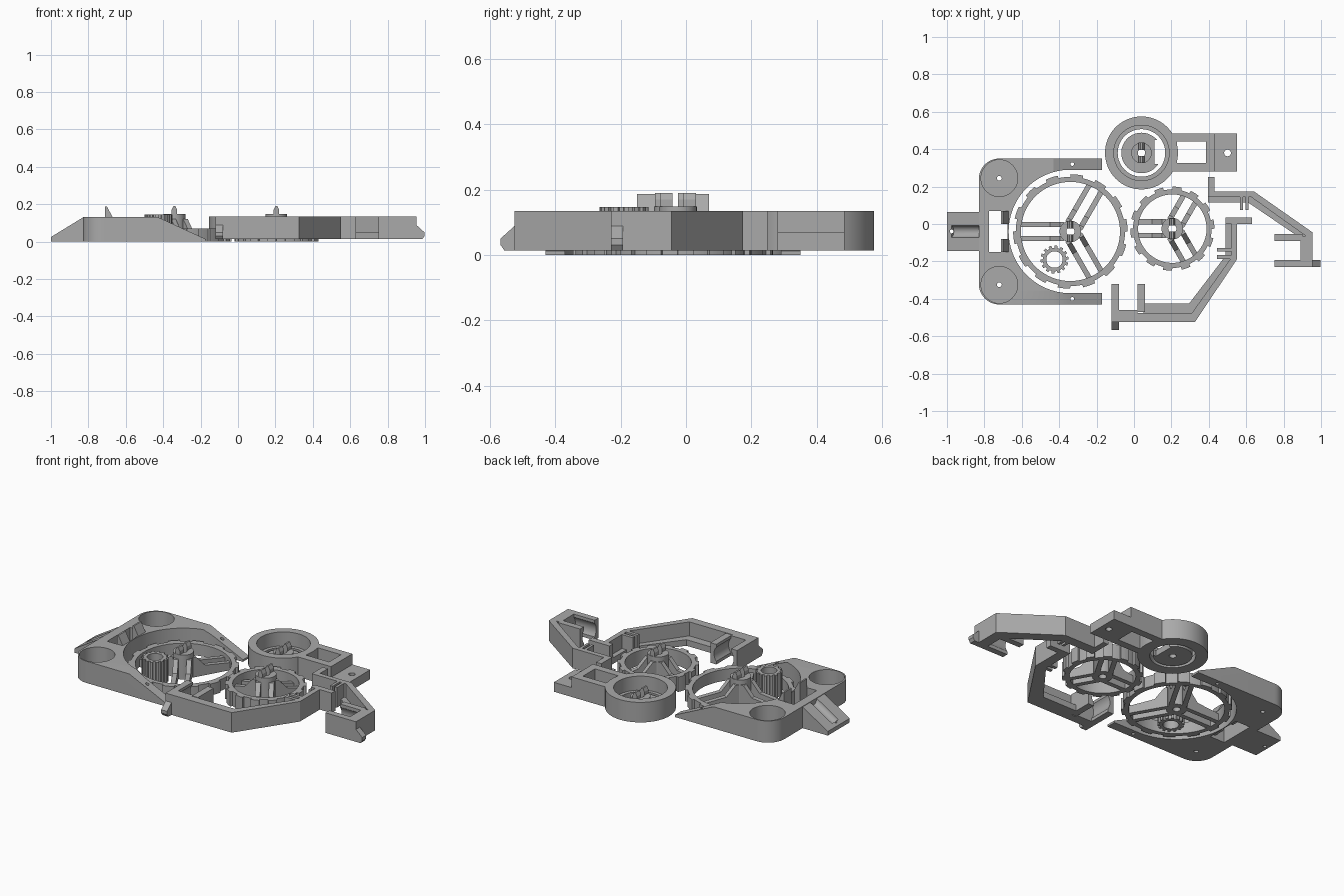
import bpy, bmesh
from math import sin, cos, pi, radians
from mathutils import Matrix, Vector

if "Cube" in bpy.data.objects:
    bpy.data.objects.remove(bpy.data.objects["Cube"])

gray = bpy.data.materials.new("plain gray")
gray.use_nodes = True
COLOR = (0.4, 0.4, 0.4, 1)
gray.diffuse_color = COLOR
gray.node_tree.nodes["Principled BSDF"].inputs["Base Color"].default_value = COLOR
BASE, TOP, MID = 0.013, 0.135, 0.05


def circle(c, r, n=64):
    return [(c[0] + r * cos(2 * pi * i / n), c[1] + r * sin(2 * pi * i / n)) for i in range(n)]


def rect(x0, x1, y0, y1):
    return [(x0, y0), (x1, y0), (x1, y1), (x0, y1)]


def arc(c, r, a0, a1, n=12):
    angles = [radians(a0 + (a1 - a0) * i / n) for i in range(n + 1)]
    return [(c[0] + r * cos(a), c[1] + r * sin(a)) for a in angles]


def toothed(c, root, tip, teeth, fill=0.5, steps=8):
    n = teeth * steps
    pts = []
    for i in range(n):
        high = (i % steps) < steps * fill
        r = tip if high else root
        for a in (i, i + 0.9):
            pts.append((c[0] + r * cos(2 * pi * a / n), c[1] + r * sin(2 * pi * a / n)))
    return pts


def plate(name, loops, z0, z1):
    """Extrude an outline; further loops become holes."""
    cu = bpy.data.curves.new(name, "CURVE")
    cu.dimensions, cu.fill_mode = "2D", "BOTH"
    cu.extrude = (z1 - z0) / 2
    for loop in loops:
        sp = cu.splines.new("POLY")
        sp.points.add(len(loop) - 1)
        for p, (x, y) in zip(sp.points, loop):
            p.co = (x, y, 0, 1)
        sp.use_cyclic_u = True
    tmp = bpy.data.objects.new(name, cu)
    bpy.context.collection.objects.link(tmp)
    bpy.context.view_layer.update()
    dg = bpy.context.evaluated_depsgraph_get()
    me = bpy.data.meshes.new_from_object(tmp.evaluated_get(dg))
    bpy.data.objects.remove(tmp)
    me.transform(Matrix.Translation((0, 0, (z0 + z1) / 2)))
    bm = bmesh.new()
    bm.from_mesh(me)
    bmesh.ops.remove_doubles(bm, verts=bm.verts, dist=1e-5)
    bmesh.ops.recalc_face_normals(bm, faces=bm.faces)
    bm.to_mesh(me)
    bm.free()
    me.materials.clear()
    me.materials.append(gray)
    ob = bpy.data.objects.new(name, me)
    bpy.context.collection.objects.link(ob)
    return ob


def side_prism(name, profile, y0, y1):
    """Extrude an x-z profile along y."""
    ob = plate(name, [profile], -y1, -y0)
    ob.data.transform(Matrix.Rotation(pi / 2, 4, "X"))
    return ob


def rod(name, start, end, r):
    a, b = Vector(start), Vector(end)
    ob = plate(name, [circle((0, 0), r, 40)], 0, (b - a).length)
    turn = (b - a).to_track_quat("Z", "Y").to_matrix().to_4x4()
    ob.data.transform(Matrix.Translation(a) @ turn)
    return ob


def cut(ob, *cutters):
    for c in cutters:
        m = ob.modifiers.new("cut", "BOOLEAN")
        m.operation, m.solver, m.object = "DIFFERENCE", "EXACT", c
    bpy.context.view_layer.update()
    dg = bpy.context.evaluated_depsgraph_get()
    ob.data = bpy.data.meshes.new_from_object(ob.evaluated_get(dg))
    ob.modifiers.clear()
    for c in cutters:
        bpy.data.objects.remove(c)


# Main frame: C-shaped body, ramped arms, round pockets
GEAR = (-0.34, -0.04)
R = 0.33
outline = (arc((-0.72, 0.24), 0.11, 180, 90) + [(-0.17, 0.35), (-0.17, GEAR[1] + R)]
           + arc(GEAR, R, 90, 270, 48) + [(-0.17, GEAR[1] - R), (-0.17, -0.43)]
           + arc((-0.72, -0.32), 0.11, 270, 180))
pockets = [(-0.72, 0.245), (-0.72, -0.325)]
holes = [circle(p, 0.013, 16) for p in pockets]
holes += [circle((-0.33, y), 0.01, 16) for y in (0.32, -0.40)]
holes.append(rect(-0.775, -0.675, -0.15, 0.07))
frame = plate("main_frame", [outline] + holes, 0, 0.132)
cut(frame, side_prism("ramp", [(-0.43, 0.132), (-0.16, 0.008), (-0.1, 0.3), (-0.43, 0.3)], -0.6, 0.6),
    *[plate("pocket", [circle(p, 0.098)], 0.02, 0.3) for p in pockets])

# Sloped tail tab with a round groove, and the two upright fins
tab = side_prism("tail_tab", [(-1, 0), (-0.825, 0), (-0.825, 0.132), (-1, 0.025)], -0.145, 0.065)
cut(tab, rod("groove", (-0.98, -0.04, 0.045), (-0.78, -0.04, 0.167), 0.032),
    rod("pin_hole", (-0.975, -0.04, -0.1), (-0.975, -0.04, 0.2), 0.01))
for name, y in (("left_fin", 0.0), ("right_fin", -0.15)):
    side_prism(name, [(-0.71, 0.02), (-0.67, 0.02), (-0.67, 0.13), (-0.70, 0.187), (-0.71, 0.187)], y, y + 0.07)


def prongs(name, c, z0, z1):
    for s in (-1, 1):
        y0, y1 = sorted((c[1] + s * 0.016, c[1] + s * 0.055))
        x = c[0]
        side_prism(name + "_prong", [(x - 0.015, z0), (x + 0.015, z0), (x + 0.015, z1 - 0.02),
                                     (x + 0.005, z1), (x - 0.005, z1), (x - 0.015, z1 - 0.02)], y0, y1)


def wheel(name, c, inner, root, tip, teeth, height):
    plate(name + "_rim", [toothed(c, root, tip, teeth), circle(c, inner, 96)], 0, height)
    plate(name + "_hub", [circle(c, 0.058, 32), circle(c, 0.022, 24)], 0, 0.148)
    prongs(name, c, 0.14, 0.19)
    for angle in (60, 180, 300):
        for side in (-1, 1):
            rib = side_prism(name + "_spoke", [(0.035, 0), (inner + 0.01, 0), (inner + 0.01, 0.045),
                                               (0.11, 0.06), (0.055, 0.12), (0.035, 0.12)],
                             side * 0.037 - 0.014, side * 0.037 + 0.014)
            rib.data.transform(Matrix.Translation((c[0], c[1], 0)) @ Matrix.Rotation(radians(angle), 4, "Z"))


wheel("large_wheel", GEAR, 0.265, 0.292, 0.306, 14, 0.07)
wheel("small_wheel", (0.205, -0.025), 0.183, 0.21, 0.225, 14, 0.09)
PINION = (-0.425, -0.19)
plate("pinion", [toothed(PINION, 0.063, 0.075, 14, 0.5, 4), circle(PINION, 0.044, 32)], 0, 0.146)

# Round housing with loose inner disc and a handle
CUP = (0.04, 0.38)
plate("housing_wall", [circle(CUP, 0.195), circle(CUP, 0.148)], BASE, TOP)
plate("housing_lip", [circle(CUP, 0.15), circle(CUP, 0.127)], BASE, 0.05)
disc = plate("inner_disc", [circle(CUP, 0.108), circle(CUP, 0.02, 24)], BASE, 0.05)
cut(disc, plate("disc_notch", [rect(0.11, 0.2, 0.32, 0.45)], -0.1, 0.3))
plate("disc_hub", [circle(CUP, 0.055, 32), circle(CUP, 0.02, 24)], 0.05, 0.085)
prongs("disc", CUP, 0.08, 0.125)
plate("handle_neck", [rect(0.205, 0.43, 0.28, 0.485), rect(0.23, 0.385, 0.325, 0.44)], BASE, TOP)
plate("handle_tab", [rect(0.43, 0.55, 0.28, 0.485), circle((0.5, 0.38), 0.018, 24)], BASE, 0.07)

# Lower bracket: outer wall, inner ledge, snap cradle, hinge
plate("lower_bracket_wall", [[(-0.12, -0.525), (0.325, -0.525), (0.55, -0.19), (0.55, 0), (0.52, 0),
                              (0.52, -0.18), (0.31, -0.475), (0.02, -0.475), (0.02, -0.46), (-0.12, -0.46)]],
      BASE, TOP)
plate("lower_bracket_ledge", [[(0.05, -0.475), (0.31, -0.475), (0.52, -0.18), (0.52, 0), (0.49, 0),
                               (0.49, -0.17), (0.295, -0.425), (0.05, -0.425)]], BASE, MID)
plate("lower_hinge_head", [rect(0.49, 0.63, 0, 0.035)], BASE, TOP)
for y in (-0.135, -0.175):
    plate("lower_hinge_hook", [rect(0.445, 0.525, y - 0.012, y + 0.008)], BASE, TOP)
for x in (-0.12, 0.02):
    jaw = plate("lower_cradle_jaw", [rect(x, x + 0.04, -0.47, -0.32)], BASE, TOP)
    cut(jaw, rod("bore", (-0.03, -0.46, 0.075), (-0.03, -0.2, 0.075), 0.066))

# Upper bracket
plate("upper_bracket_wall", [[(0.395, 0.25), (0.43, 0.25), (0.43, 0.175), (0.64, 0.175), (0.955, -0.045),
                              (0.955, -0.23), (0.89, -0.23), (0.89, -0.065), (0.92, -0.065),
                              (0.625, 0.145), (0.395, 0.145)]], BASE, TOP)
plate("upper_bracket_ledge", [[(0.395, 0.145), (0.625, 0.145), (0.92, -0.065), (0.875, -0.065),
                               (0.61, 0.115), (0.395, 0.115)]], BASE, MID)
for x in (0.575, 0.605):
    plate("upper_hinge_hook", [rect(x - 0.008, x + 0.008, 0.075, 0.15)], BASE, TOP)
for y in (-0.09, -0.23):
    jaw = plate("upper_cradle_jaw", [rect(0.75, 0.9, y, y + 0.037)], BASE, TOP)
    cut(jaw, rod("bore", (0.6, -0.142, 0.075), (0.89, -0.142, 0.075), 0.066))

# Sloped toes on both brackets
toe = [(0, BASE), (0.03, BASE), (0.042, 0.03), (0.042, 0.05), (0, 0.088)]
side_prism("upper_toe", [(0.955 + a, z) for a, z in toe], -0.23, -0.192)
low_toe = side_prism("lower_toe", toe, -0.02, 0.02)
low_toe.data.transform(Matrix.Translation((-0.1, -0.525, 0)) @ Matrix.Rotation(-pi / 2, 4, "Z"))

# Smooth the round walls, keep the edges crisp
for ob in bpy.context.scene.objects:
    ob.select_set(ob.type == "MESH")
bpy.context.view_layer.objects.active = frame
bpy.ops.object.shade_smooth_by_angle(angle=radians(25))
